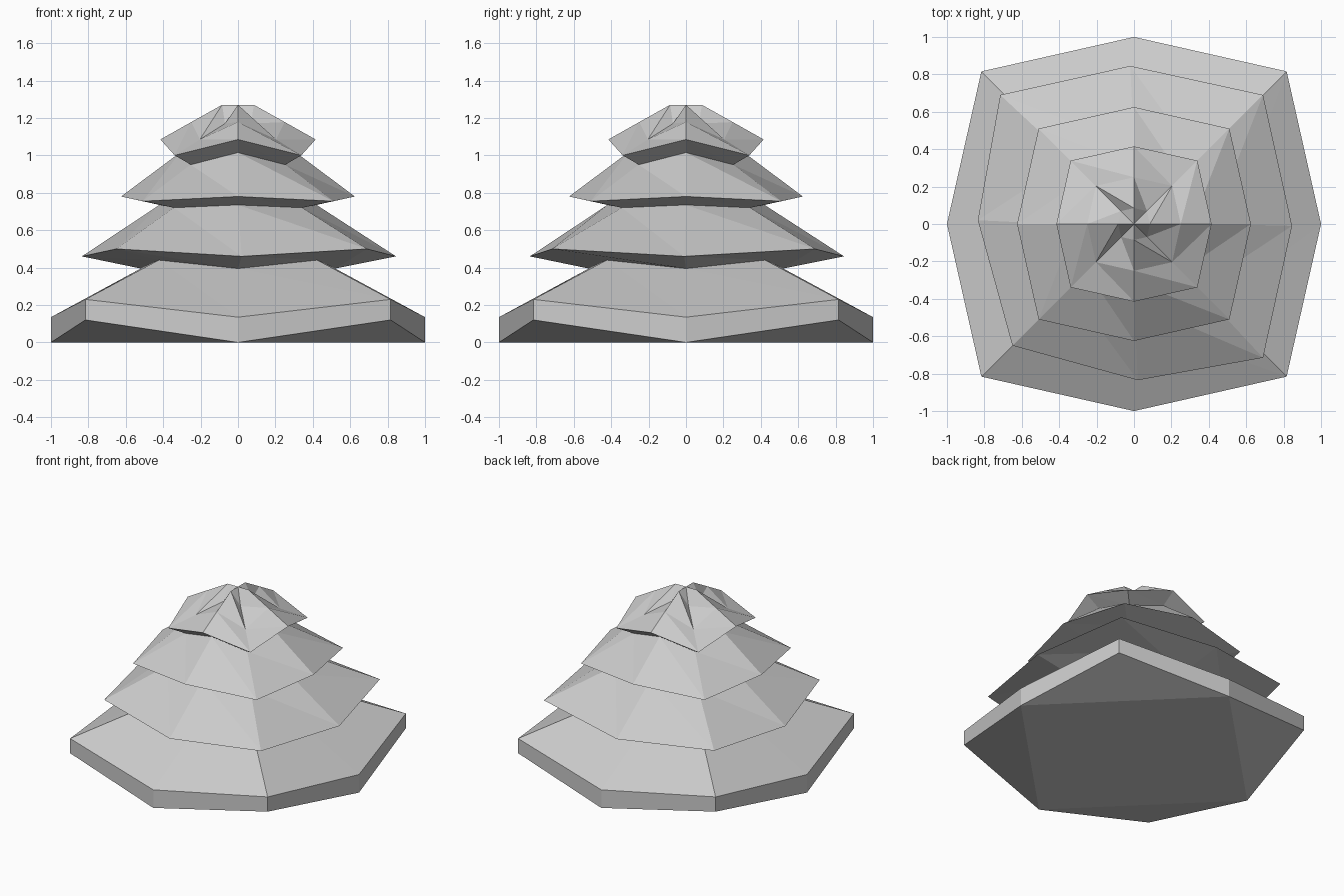
import bpy, bmesh
from math import cos, sin, pi

if "Cube" in bpy.data.objects:
    bpy.data.objects.remove(bpy.data.objects["Cube"])

# Rings from bottom to top: radius, height on the axes, height at the diagonals
RINGS = [
    (1.00, 0.000, 0.120),   # base rim, lower edge
    (1.00, 0.135, 0.230),   # base rim, upper edge
    (0.52, 0.395, 0.440),
    (0.84, 0.460, 0.500),   # second tier rim
    (0.42, 0.735, 0.720),
    (0.625, 0.780, 0.755),  # third tier rim
    (0.31, 1.015, 0.950),
    (0.415, 1.085, 1.000),  # fourth tier rim
    (0.25, 1.178, 1.085),   # top of the skirt, start of the grooves
    (0.085, 1.270, 1.170),  # tip
]
DIAGONAL = 0.816 * 2 ** 0.5  # the corners stick out further than the axes
# Slightly uneven rim of the second tier
UNEVEN = [(.845, -.01), (.69, .69), (-.02, .845), (-.715, .69),
          (-.835, .02), (-.65, -.65), (.02, -.835), (.69, -.715)]

bm = bmesh.new()
loops = []
for level, (r, z_axis, z_diag) in enumerate(RINGS):
    loop = []
    for i in range(8):
        odd = i % 2
        rad = r * (DIAGONAL if odd else 1)
        x, y = rad * cos(i * pi / 4), rad * sin(i * pi / 4)
        if level == 3:
            x, y = UNEVEN[i]
        loop.append(bm.verts.new((x, y, z_diag if odd else z_axis)))
    loops.append(loop)

# Walls of every tier
for lo, up in zip(loops, loops[1:]):
    for i in range(8):
        j = (i + 1) % 8
        bm.faces.new((lo[i], lo[j], up[i]))
        bm.faces.new((up[i], lo[j], up[j]))

# Underside: flat square with four raised corner flaps
base = loops[0]
bm.faces.new(base[::2][::-1])
for i in range(0, 8, 2):
    bm.faces.new((base[i], base[(i + 2) % 8], base[i + 1]))

# Cap on the tip
tip = bm.verts.new((0, 0, RINGS[-1][1]))
for i in range(8):
    bm.faces.new((loops[-1][i], loops[-1][(i + 1) % 8], tip))

bmesh.ops.recalc_face_normals(bm, faces=bm.faces)
mesh = bpy.data.meshes.new("tiered_foliage")
bm.to_mesh(mesh)
bm.free()
bpy.context.collection.objects.link(bpy.data.objects.new("tiered_foliage", mesh))
